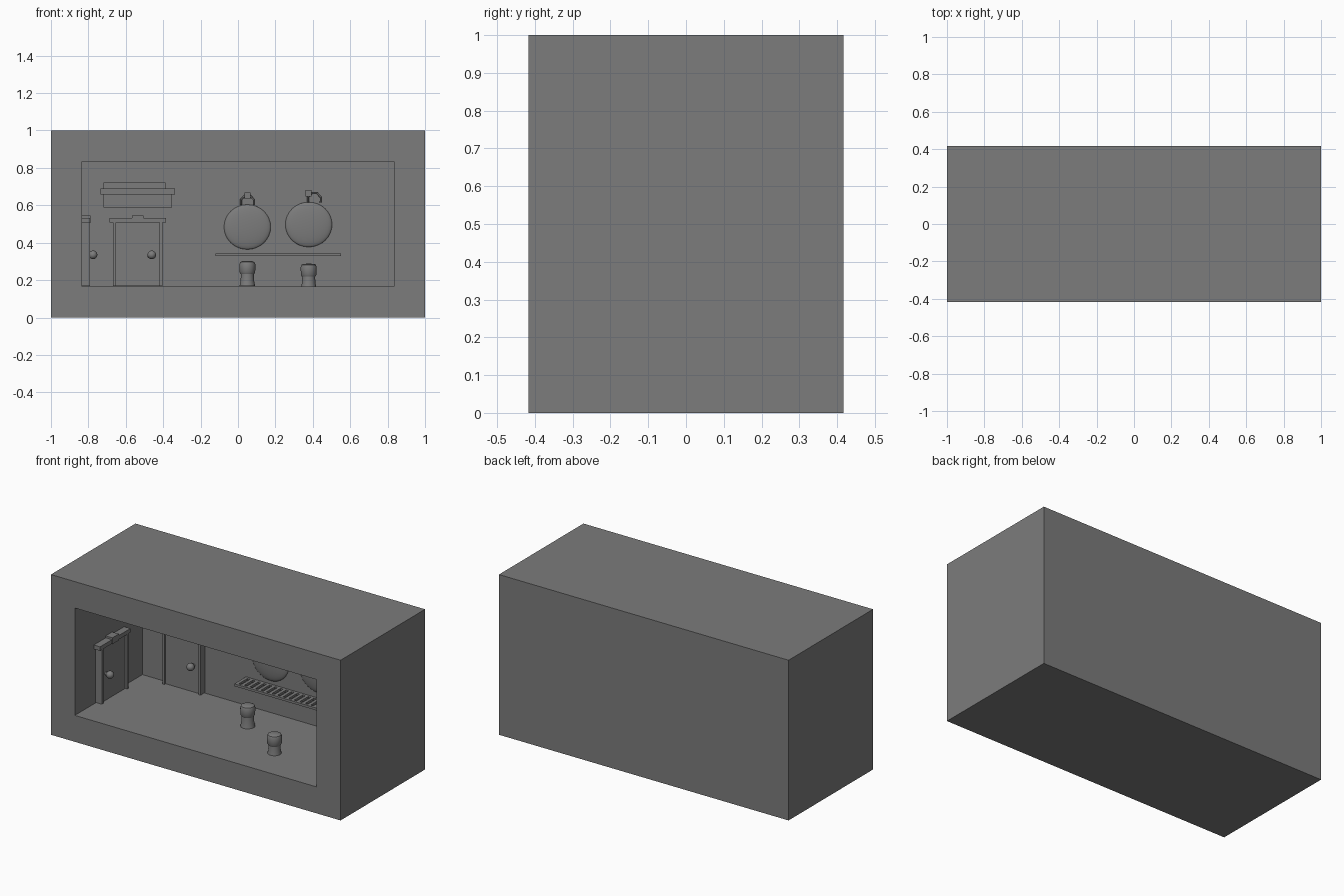
import bpy, bmesh, math
from mathutils import Matrix, Vector

old = bpy.data.objects.get("Cube")
if old:
    bpy.data.objects.remove(old, do_unlink=True)

grey = bpy.data.materials.new("plain_grey")
grey.use_nodes = True
grey.diffuse_color = (0.2, 0.2, 0.2, 1)
grey.node_tree.nodes["Principled BSDF"].inputs["Base Color"].default_value = (0.2, 0.2, 0.2, 1)

WALL, FLOOR, BACK, SIDE = 0.165, 0.168, 0.25, -0.835


def finish(name, bm, place=Matrix(), smooth=False):
    mesh = bpy.data.meshes.new(name)
    bmesh.ops.recalc_face_normals(bm, faces=bm.faces)
    bm.to_mesh(mesh)
    bm.free()
    mesh.materials.append(grey)
    ob = bpy.data.objects.new(name, mesh)
    bpy.context.collection.objects.link(ob)
    ob.matrix_world = place
    if smooth:
        bpy.ops.object.select_all(action="DESELECT")
        ob.select_set(True)
        bpy.context.view_layer.objects.active = ob
        bpy.ops.object.shade_smooth_by_angle(angle=math.radians(40))
    return ob


def box(name, x, y, z, place=Matrix()):
    """Box from (low, high) pairs along each axis."""
    bm = bmesh.new()
    size = Matrix.Diagonal((x[1] - x[0], y[1] - y[0], z[1] - z[0], 1))
    mid = Matrix.Translation((sum(x) / 2, sum(y) / 2, sum(z) / 2))
    bmesh.ops.create_cube(bm, size=1, matrix=mid @ size)
    return finish(name, bm, place)


def ball(name, centre, scale, place=Matrix(), segments=24):
    bm = bmesh.new()
    m = Matrix.Translation(centre) @ Matrix.Diagonal((*scale, 1))
    bmesh.ops.create_uvsphere(bm, u_segments=segments, v_segments=segments // 2, radius=1, matrix=m)
    return finish(name, bm, place, True)


def lathe(name, profile, place, steps=24):
    bm = bmesh.new()
    pts = [bm.verts.new((r, 0, z)) for r, z in profile]
    edges = [bm.edges.new(pair) for pair in zip(pts, pts[1:])]
    bmesh.ops.spin(bm, geom=pts + edges, cent=(0, 0, 0), axis=(0, 0, 1),
                   angle=math.tau, steps=steps)
    bmesh.ops.remove_doubles(bm, verts=bm.verts, dist=0.0005)
    return finish(name, bm, place, True)


# Room shell: a block with an open recess in its front
bm = bmesh.new()
bmesh.ops.create_cube(bm, size=1, matrix=Matrix.Translation((0, 0, 0.5)) @ Matrix.Diagonal((2, 0.833, 1, 1)))
front = min(bm.faces, key=lambda f: f.calc_center_median().y)
bmesh.ops.inset_region(bm, faces=[front], thickness=WALL, use_even_offset=True)
inner = bmesh.ops.extrude_discrete_faces(bm, faces=[front])["faces"][0]
bmesh.ops.translate(bm, verts=inner.verts, vec=(0, BACK + 0.4165, 0))
finish("room_shell", bm)


# Doors: panel, jambs, cornice and knob, facing local -y
def door(prefix, place, knob_side):
    box(prefix + "_panel", (-0.12, 0.12), (-0.03, 0), (FLOOR, 0.52), place)
    for s, side in ((-1, "right"), (1, "left")):
        box(f"{prefix}_{side}_jamb", sorted((s * 0.117, s * 0.132)), (-0.043, 0), (FLOOR, 0.51), place)
    box(prefix + "_cornice", (-0.15, 0.15), (-0.043, 0), (0.508, 0.533), place)
    box(prefix + "_keystone", (-0.032, 0.032), (-0.046, 0), (0.505, 0.545), place)
    ball(prefix + "_knob", (knob_side * 0.075, -0.06, 0.335), (0.023,) * 3, place)
    lathe(prefix + "_knob_stem", [(0, 0), (0.01, 0), (0.01, 0.03), (0, 0.03)],
          place @ Matrix.Translation((knob_side * 0.075, -0.025, 0.335)) @ Matrix.Rotation(math.pi / 2, 4, "X"))


door("back_door", Matrix.Translation((-0.536, BACK, 0)), 1)
door("side_door", Matrix.Translation((SIDE, -0.08, 0)) @ Matrix.Rotation(math.pi / 2, 4, "Z"), -1)

# Wall unit above the back door
box("wall_unit_body", (-0.718, -0.387), (BACK - 0.05, BACK), (0.588, 0.722))
box("wall_unit_extension", (-0.39, -0.354), (BACK - 0.05, BACK), (0.588, 0.69))
box("wall_unit_band", (-0.734, -0.338), (BACK - 0.06, BACK), (0.658, 0.69))

# Slatted shelf
box("shelf_front_rail", (-0.12, 0.55), (0.135, 0.15), (0.328, 0.343))
box("shelf_back_rail", (-0.12, 0.55), (0.235, BACK), (0.328, 0.343))
SLATS = 18
for i in range(SLATS):
    x = -0.12 + i * 0.65 / (SLATS - 1)
    box(f"shelf_slat_{i + 1}", (x, x + 0.02), (0.14, 0.245), (0.33, 0.343))


# Round mirrors, each hung on a wall peg by a strap
def mirror(prefix, x, z, tilt):
    ball(prefix + "_disc", (x, BACK, z), (0.125, 0.02, 0.12), segments=32)
    peg = z + 0.167
    box(prefix + "_peg", (x - 0.016, x + 0.016), (BACK - 0.04, BACK), (peg - 0.017, peg + 0.017))
    curve = bpy.data.curves.new(prefix + "_strap", "CURVE")
    curve.dimensions = "3D"
    curve.bevel_depth = 0.005
    curve.bevel_resolution = 1
    spline = curve.splines.new("POLY")
    path = [(-0.034, -0.05), (-0.034, -0.02), (-0.015, 0), (0.015, 0), (0.034, -0.02), (0.034, -0.05)]
    spline.points.add(len(path) - 1)
    for p, (u, v) in zip(spline.points, path):
        p.co = (x + u + tilt, BACK - 0.015, peg + v, 1)
    curve.materials.append(grey)
    bpy.context.collection.objects.link(bpy.data.objects.new(prefix + "_strap", curve))


mirror("first_mirror", 0.05, 0.484, 0)
mirror("second_mirror", 0.378, 0.497, 0.03)

# Stools: flared foot and cushioned seat
foot = [(0, 0), (0.042, 0), (0.036, 0.03), (0.034, 0.068), (0, 0.068)]
seat = [(0, 0.064), (0.036, 0.064), (0.042, 0.075), (0.043, 0.115), (0.038, 0.128), (0.028, 0.133), (0, 0.134)]
for prefix, spot in (("first_stool", (0.05, 0.025, FLOOR)), ("second_stool", (0.378, -0.18, FLOOR - 0.014))):
    lathe(prefix + "_foot", foot, Matrix.Translation(spot))
    lathe(prefix + "_seat", seat, Matrix.Translation(spot))
